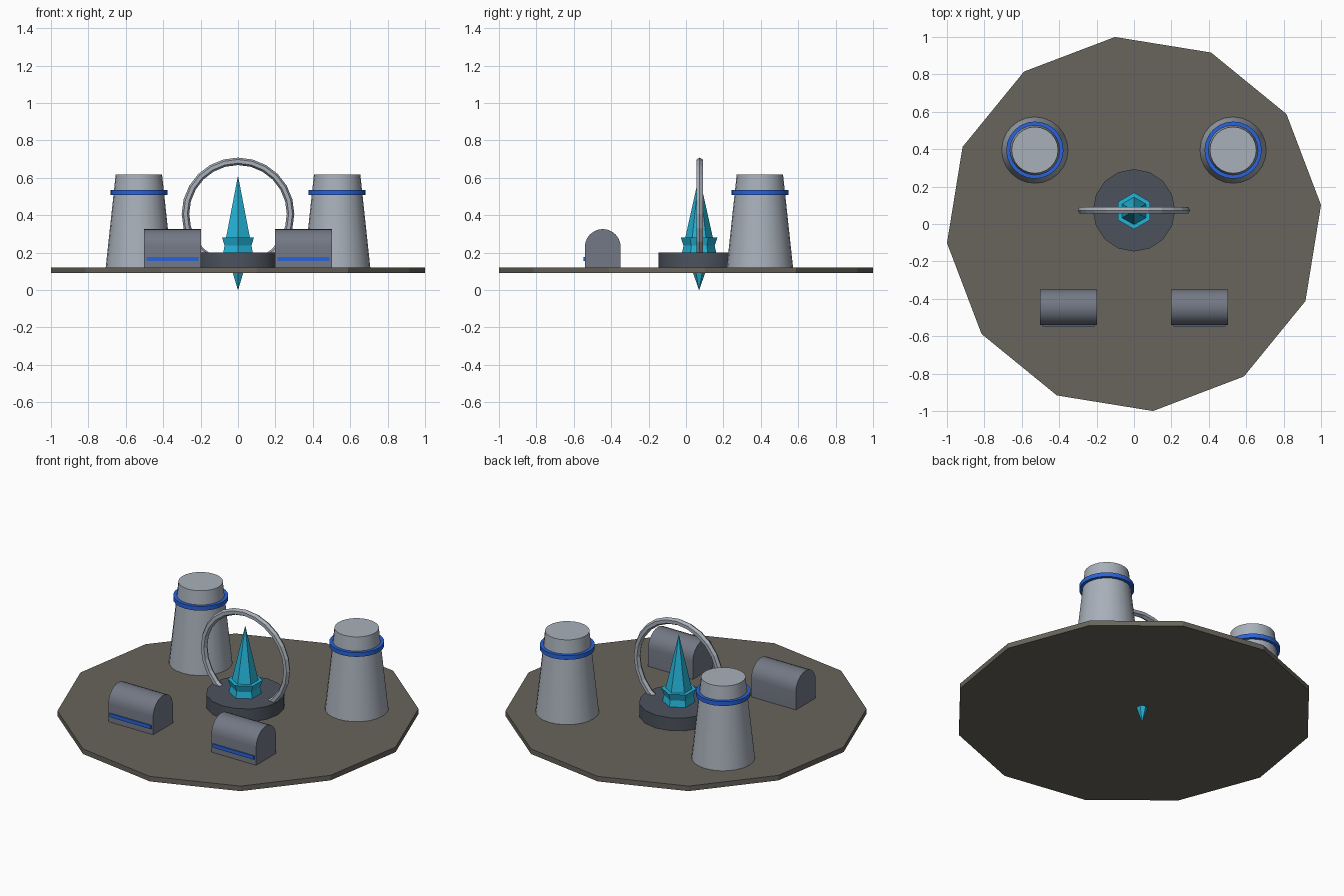
import bpy, bmesh, math

if "Cube" in bpy.data.objects:
    bpy.data.objects.remove(bpy.data.objects["Cube"])


def material(name, srgb):
    m = bpy.data.materials.new(name)
    lin = [((c + 0.055) / 1.055) ** 2.4 if c > 0.04 else c / 12.92 for c in srgb]
    m.diffuse_color = (*lin, 1)
    m.use_nodes = True
    m.node_tree.nodes["Principled BSDF"].inputs["Base Color"].default_value = m.diffuse_color
    return m


EARTH = material("earth_brown", (0.41, 0.395, 0.36))
LIGHT = material("light_stone", (0.66, 0.69, 0.73))
SLATE = material("slate_grey", (0.45, 0.47, 0.52))
DARK = material("dark_stone", (0.30, 0.32, 0.36))
BLUE = material("band_blue", (0.16, 0.39, 0.86))
CRYSTAL = material("crystal_cyan", (0.14, 0.70, 0.84))


def finish(name, bm, mat, smooth=False):
    bmesh.ops.recalc_face_normals(bm, faces=bm.faces)
    me = bpy.data.meshes.new(name)
    bm.to_mesh(me)
    bm.free()
    me.materials.append(mat)
    ob = bpy.data.objects.new(name, me)
    bpy.context.collection.objects.link(ob)
    if smooth:
        bpy.ops.object.select_all(action='DESELECT')
        ob.select_set(True)
        bpy.context.view_layer.objects.active = ob
        bpy.ops.object.shade_smooth_by_angle(angle=math.radians(35))
    return ob


def loft(bm, rings, closed=False):
    """Bridge equal rings of points; cap the ends unless closed on itself."""
    vs = [[bm.verts.new(p) for p in r] for r in rings]
    n = len(vs[0])
    for k in range(len(vs) if closed else len(vs) - 1):
        a, b = vs[k], vs[(k + 1) % len(vs)]
        for i in range(n):
            j = (i + 1) % n
            bm.faces.new((a[i], a[j], b[j], b[i]))
    if not closed:
        bm.faces.new(vs[0][::-1])
        bm.faces.new(vs[-1])


def circle(x, y, z, r, n, turn=0):
    return [(x + r * math.cos(2 * math.pi * i / n + turn),
             y + r * math.sin(2 * math.pi * i / n + turn), z) for i in range(n)]


def frustum(name, x, y, z0, z1, r0, r1, n, mat, turn=0, smooth=False):
    bm = bmesh.new()
    loft(bm, [circle(x, y, z0, r0, n, turn), circle(x, y, z1, r1, n, turn)])
    bmesh.ops.remove_doubles(bm, verts=bm.verts, dist=1e-5)
    return finish(name, bm, mat, smooth)


def box(name, x0, x1, y0, y1, z0, z1, mat):
    bm = bmesh.new()
    loft(bm, [[(x0, y0, z), (x1, y0, z), (x1, y1, z), (x0, y1, z)] for z in (z0, z1)])
    return finish(name, bm, mat)


# Ground slab and pedestal
CY = 0.073
frustum("ground_slab", 0, 0, 0.09, 0.121, 1.005, 1.005, 12, EARTH, math.radians(5.8))
frustum("pedestal", 0, CY, 0.115, 0.2, 0.22, 0.22, 16, DARK, smooth=True)

# Crystal: upright spire crossing an inverted spike
tip = 0.0005
frustum("crystal_spire", 0, CY - 0.003, 0.17, 0.61, 0.098, tip, 6, CRYSTAL, math.pi / 2)
frustum("crystal_spike", 0, CY - 0.003, 0.0, 0.28, tip, 0.098, 6, CRYSTAL, math.pi / 2)

# Upright ring around the crystal
bm = bmesh.new()
sections = []
for k in range(24):
    a = 2 * math.pi * k / 24
    sec = []
    for i in range(6):
        b = 2 * math.pi * i / 6
        r = 0.281 + 0.02 * math.cos(b)
        sec.append((r * math.cos(a), CY + 0.02 * math.sin(b), 0.407 + r * math.sin(a)))
    sections.append(sec)
loft(bm, sections, closed=True)
finish("gate_ring", bm, LIGHT)

for s, side in ((-1, "left"), (1, "right")):
    # Tapered tower with blue band
    tx, ty = 0.53 * s, 0.395
    frustum("tower_" + side, tx, ty, 0.115, 0.617, 0.178, 0.124, 24, LIGHT, smooth=True)
    frustum("tower_band_" + side, tx, ty, 0.508, 0.534, 0.153, 0.153, 24, BLUE, smooth=True)

    # Round-roofed hut with a stripe along the front
    hx, hy, r = 0.35 * s, -0.445, 0.096
    prof = [(hy + r, 0.115)]
    prof += [(hy + r * math.cos(math.pi * i / 12), 0.23 + r * math.sin(math.pi * i / 12))
             for i in range(13)]
    prof += [(hy - r, 0.115)]
    bm = bmesh.new()
    loft(bm, [[(x, y, z) for y, z in prof] for x in (hx - 0.152, hx + 0.152)])
    finish("hut_" + side, bm, SLATE, smooth=True)
    box("hut_stripe_" + side, hx - 0.14, hx + 0.14, hy - r - 0.007, hy - r + 0.002,
        0.155, 0.177, BLUE)
